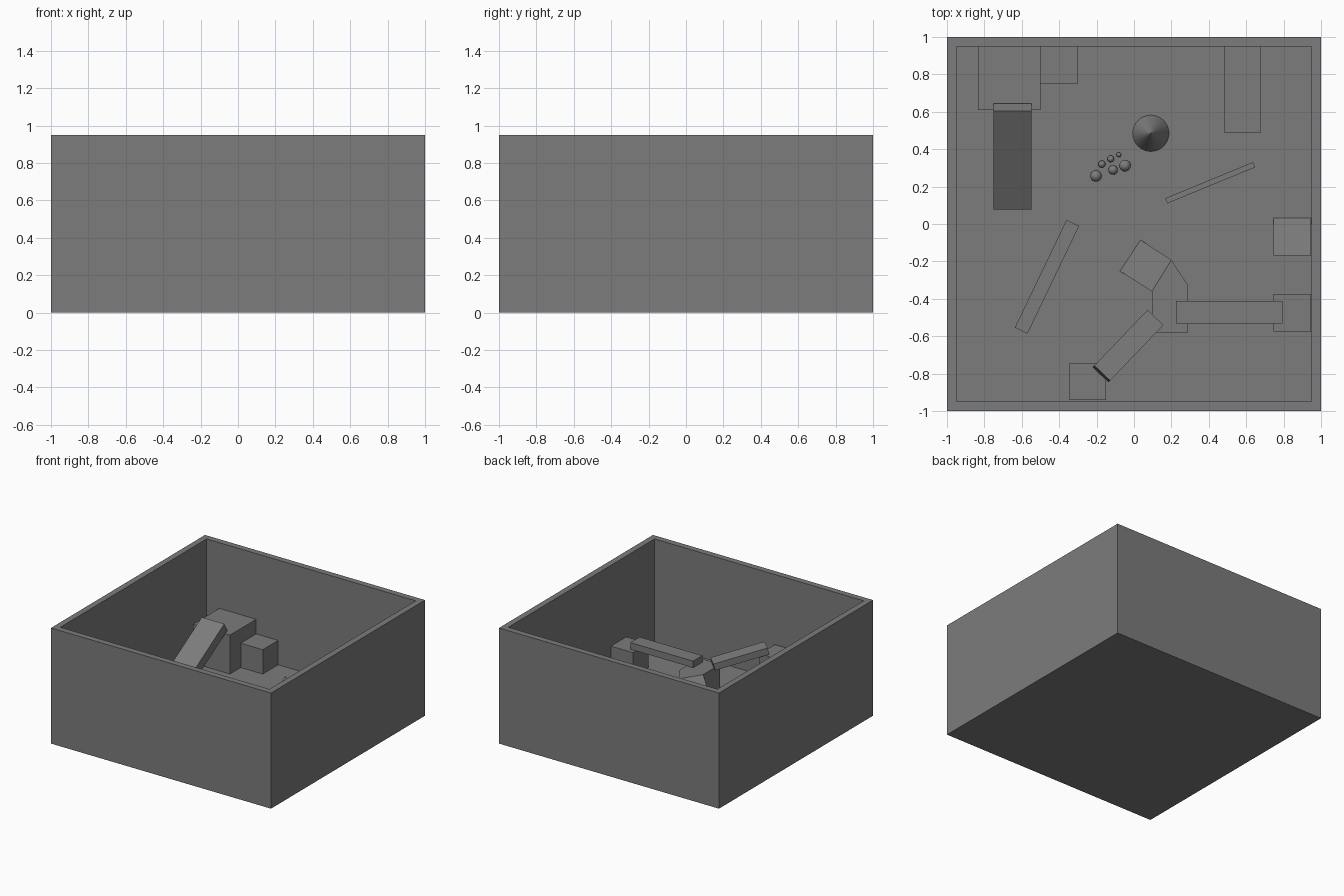
import bpy, bmesh
from math import hypot, atan2
from mathutils import Matrix, Vector

if "Cube" in bpy.data.objects:
    bpy.data.objects.remove(bpy.data.objects["Cube"])

FLOOR, STEP = 0.09, 0.29   # floor level and top of the standard blocks
GREY = bpy.data.materials.new("dark_grey")
GREY.diffuse_color = (0.2, 0.2, 0.2, 1)
GREY.use_nodes = True
GREY.node_tree.nodes["Principled BSDF"].inputs["Base Color"].default_value = GREY.diffuse_color


def make(name, bm):
    bmesh.ops.recalc_face_normals(bm, faces=bm.faces)
    me = bpy.data.meshes.new(name)
    bm.to_mesh(me)
    bm.free()
    me.materials.append(GREY)
    ob = bpy.data.objects.new(name, me)
    bpy.context.collection.objects.link(ob)
    return ob


def block(name, x0, x1, y0, y1, z0, z1):
    bm = bmesh.new()
    m = Matrix.Translation(((x0 + x1) / 2, (y0 + y1) / 2, (z0 + z1) / 2))
    bmesh.ops.create_cube(bm, size=1, matrix=m @ Matrix.Diagonal((x1 - x0, y1 - y0, z1 - z0, 1)))
    return make(name, bm)


def beam(name, a, b, width, height):
    """Beam whose bottom centre line runs from a to b."""
    a, b = Vector(a), Vector(b)
    d = b - a
    rot = Matrix.Rotation(atan2(d.y, d.x), 4, 'Z') @ Matrix.Rotation(-atan2(d.z, hypot(d.x, d.y)), 4, 'Y')
    m = Matrix.Translation(a) @ rot @ Matrix.Translation((d.length / 2, 0, height / 2))
    bm = bmesh.new()
    bmesh.ops.create_cube(bm, size=1, matrix=m @ Matrix.Diagonal((d.length, width, height, 1)))
    return make(name, bm)


def prism(name, outline, z0, z1):
    bm = bmesh.new()
    f = bm.faces.new([bm.verts.new((x, y, z0)) for x, y in outline])
    ext = bmesh.ops.extrude_face_region(bm, geom=[f], use_keep_orig=True)
    for v in ext['geom']:
        if isinstance(v, bmesh.types.BMVert):
            v.co.z = z1
    return make(name, bm)


def wedge(name, high, low):
    """Ramp from the high edge down to the floor at the low edge."""
    bm = bmesh.new()
    pts = [(*p, z) for p, z in ((high[0], STEP), (high[1], STEP), (high[0], FLOOR),
                                (high[1], FLOOR), (low[0], FLOOR), (low[1], FLOOR))]
    v = [bm.verts.new(p) for p in pts]
    for f in ((0, 1, 5, 4), (0, 2, 3, 1), (2, 4, 5, 3), (0, 4, 2), (1, 3, 5)):
        bm.faces.new([v[i] for i in f])
    return make(name, bm)


# Open tray with thick floor
bm = bmesh.new()
bmesh.ops.create_cube(bm, size=1, matrix=Matrix.Translation((0, 0, 0.475)) @ Matrix.Diagonal((2, 2, 0.95, 1)))
top = max(bm.faces, key=lambda f: f.calc_center_median().z)
bmesh.ops.inset_region(bm, faces=[top], thickness=0.05, use_even_offset=True)
pit = bmesh.ops.extrude_discrete_faces(bm, faces=[top])['faces'][0]
for v in pit.verts:
    v.co.z = FLOOR
make("room_shell", bm)

# Blocks against the walls
block("tall_block", -0.835, -0.5, 0.61, 0.95, FLOOR, 0.41)
block("corner_step", -0.5, -0.3, 0.75, 0.95, FLOOR, STEP)
block("long_block", 0.48, 0.68, 0.49, 0.95, FLOOR, STEP)
block("side_block", 0.745, 0.945, -0.575, -0.375, FLOOR, STEP)
block("front_block", -0.345, -0.15, -0.94, -0.742, FLOOR, 0.38)

# Ramp board leaning on the tall block
beam("ramp_board", (-0.65, 0.117, 0.11), (-0.65, 0.645, 0.423), 0.205, 0.08)

# Bent platform with its ramp, and the side ramp
prism("platform", [(0.095, -0.36), (0.2, -0.192), (0.285, -0.322), (0.29, -0.58), (0.095, -0.58)], FLOOR, STEP)
wedge("platform_ramp", [(0.095, -0.36), (0.2, -0.192)], [(-0.075, -0.252), (0.035, -0.085)])
wedge("side_ramp", [(0.745, -0.168), (0.945, -0.168)], [(0.745, 0.032), (0.945, 0.032)])

# Bridge planks
beam("bridge_plank", (0.225, -0.473, STEP), (0.795, -0.473, STEP), 0.12, 0.055)
beam("sloped_plank", (0.106, -0.509, STEP), (-0.178, -0.806, 0.385), 0.117, 0.055)

# Beams on the floor and thin side panel
beam("wide_beam", (-0.603, -0.57, FLOOR), (-0.327, 0.006, FLOOR), 0.075, 0.1)
beam("narrow_beam", (0.173, 0.124, FLOOR), (0.642, 0.317, FLOOR), 0.03, 0.1)
block("side_panel", 0.79, 0.95, 0.186, 0.188, FLOOR, 0.25)

# Cone
bm = bmesh.new()
bmesh.ops.create_cone(bm, cap_ends=True, segments=32, radius1=0.097, radius2=0, depth=0.19,
                      matrix=Matrix.Translation((0.09, 0.485, FLOOR + 0.095)))
make("cone", bm)

# Small balls
for i, (x, y, r) in enumerate([(-0.203, 0.257, 0.031), (-0.112, 0.289, 0.025), (-0.048, 0.312, 0.031),
                               (-0.172, 0.32, 0.019), (-0.124, 0.348, 0.018), (-0.081, 0.37, 0.013)]):
    bm = bmesh.new()
    bmesh.ops.create_uvsphere(bm, u_segments=24, v_segments=12, radius=r,
                              matrix=Matrix.Translation((x, y, FLOOR + r)))
    for f in bm.faces:
        f.smooth = True
    make(f"ball_{i + 1}", bm)
